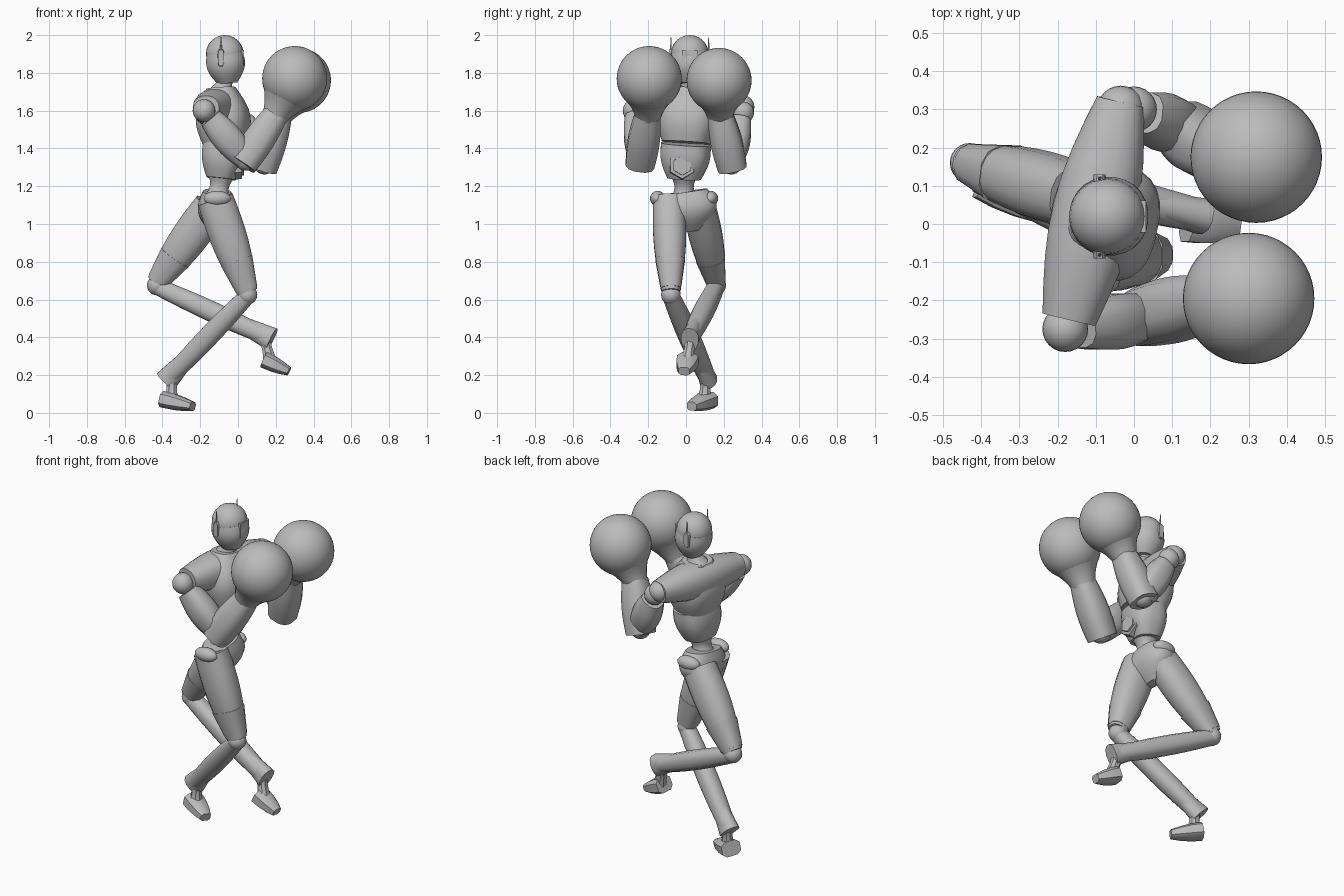
import bpy, bmesh, math
from mathutils import Vector, Matrix

cube = bpy.data.objects.get("Cube")
if cube:
    bpy.data.objects.remove(cube)

GREY = (0.5, 0.5, 0.5, 1)
grey = bpy.data.materials.new("plain grey")
grey.diffuse_color = GREY
grey.use_nodes = True
grey.node_tree.nodes["Principled BSDF"].inputs["Base Color"].default_value = GREY

ALONG_X = Vector((1, 0, 0))
ALONG_Y = Vector((0, 1, 0))
UPWARD = Vector((0, 0, 1))
SHOULDER_LINE = Vector((.2, 1, 0))


def finish(name, bm):
    bmesh.ops.recalc_face_normals(bm, faces=bm.faces)
    mesh = bpy.data.meshes.new(name)
    bm.to_mesh(mesh)
    bm.free()
    part = bpy.data.objects.new(name, mesh)
    bpy.context.collection.objects.link(part)
    mesh.materials.append(grey)
    bpy.ops.object.select_all(action='DESELECT')
    part.select_set(True)
    bpy.context.view_layer.objects.active = part
    bpy.ops.object.shade_smooth_by_angle(angle=math.radians(40))


def squared(value, power):
    return math.copysign(abs(value) ** power, value)


def limb(name, start, end, radius, end_radius, bulge=0, flat=1, side=ALONG_Y,
         sides=16, steps=8, power=.85):
    """Tapered bar with a swelling middle; flat widens it along the side direction."""
    start, end = Vector(start), Vector(end)
    axis = (end - start).normalized()
    wide = (side - axis * side.dot(axis)).normalized()
    deep = axis.cross(wide)
    bm = bmesh.new()
    loops = []
    for step in range(steps + 1):
        t = step / steps
        size = radius + (end_radius - radius) * t + bulge * math.sin(math.pi * t)
        centre = start.lerp(end, t)
        loop = []
        for k in range(sides):
            angle = math.tau * (k + .5) / sides
            u = squared(math.cos(angle), power) * size * flat
            v = squared(math.sin(angle), power) * size
            loop.append(bm.verts.new(centre + wide * u + deep * v))
        loops.append(loop)
    for low, high in zip(loops, loops[1:]):
        for k in range(sides):
            after = (k + 1) % sides
            bm.faces.new((low[k], low[after], high[after], high[k]))
    bm.faces.new(loops[0])
    bm.faces.new(loops[-1])
    finish(name, bm)


def ball(name, centre, radius, stretch=(1, 1, 1), segments=24):
    bm = bmesh.new()
    bmesh.ops.create_uvsphere(bm, u_segments=segments, v_segments=segments // 2, radius=radius)
    place = Matrix.Translation(centre) @ Matrix.Diagonal((*stretch, 1))
    bmesh.ops.transform(bm, matrix=place, verts=bm.verts)
    finish(name, bm)


# Head: skull, jaw, face plate, ear pods with thin aerials
skull = Vector((-.07, .02, 1.9))
jaw = Vector((-.055, .02, 1.745))
ball("skull", skull, .1)
limb("jaw", skull, jaw, radius=.098, end_radius=.052, bulge=.024, sides=24, power=.95)
face = Vector((.032, .02, 1.88))
limb("face_plate", face - ALONG_X * .04, face, radius=.042, end_radius=.042,
     sides=4, steps=1, power=.01)
for label, sign in (("right", -1), ("left", 1)):
    outward = ALONG_Y * sign
    ear = Vector((-.09, .02, 1.88)) + outward * .09
    limb(label + "_ear_pod", ear, ear + outward * .02, radius=.018, end_radius=.016,
         flat=2.7, side=UPWARD, sides=12, steps=1, power=.6)
    limb(label + "_aerial", ear + outward * .01, ear + outward * .01 + UPWARD * .11,
         radius=.007, end_radius=.002, sides=6, steps=1)

# Neck, chest, shoulder yoke and belly
collar = Vector((-.09, .02, 1.72))
ribs = Vector((-.07, 0, 1.43))
belly_base = Vector((-.09, -.01, 1.24))
limb("neck", collar - UPWARD * .03, jaw + UPWARD * .05, radius=.07, end_radius=.045, bulge=-.015)
limb("chest", ribs, collar, radius=.115, end_radius=.075, bulge=.045, flat=1.1,
     side=SHOULDER_LINE, sides=24, power=.75)
limb("belly", belly_base, ribs - UPWARD * .005, radius=.075, end_radius=.11, bulge=.015, flat=1.18,
     side=SHOULDER_LINE, sides=24, power=.75)
limb("shoulder_yoke", (-.17, -.25, 1.61), (-.035, .32, 1.62), radius=.072, end_radius=.064,
     bulge=.043, flat=.95, side=UPWARD, sides=20)
ball("left_shoulder_cap", (-.035, .3, 1.62), .062)

# Six-sided buckle in two layers
buckle = Vector((.02, -.02, 1.31))
for name, size, proud in (("buckle_base", .078, 0), ("buckle", .058, .012)):
    limb(name, buckle - ALONG_X * .05, buckle + ALONG_X * proud, radius=size,
         end_radius=size * .9, sides=6, steps=1, power=1)

# Waist, pelvis and hip pads
hip_centre = Vector((-.11, -.01, 1.17))
limb("waist", hip_centre - UPWARD * .04, belly_base + UPWARD * .01, radius=.075,
     end_radius=.068, bulge=-.02)
limb("pelvis", hip_centre, (-.12, .02, .96), radius=.075, end_radius=.03, bulge=.045,
     flat=1.65, sides=20)
for label, sign in (("right", -1), ("left", 1)):
    pad = hip_centre + ALONG_Y * sign * .14 - UPWARD * .035
    ball(label + "_hip_pad", pad, .045, stretch=(1.6, .9, .9))

# Legs: hip, knee, shin end, heel and toe of each
LEGS = {
    "right": ((-.12, -.09, 1.13), (.05, -.08, .64), (-.38, .12, .17),
              (-.39, .12, .07), (-.24, .03, .035)),
    "left": ((-.14, .07, 1.09), (-.43, .16, .69), (.18, .02, .39),
             (.14, .01, .28), (.27, -.01, .22)),
}
for label, joints in LEGS.items():
    hip, knee, shin_end, heel, toe = map(Vector, joints)
    limb(label + "_thigh", hip, knee, radius=.098, end_radius=.056, bulge=.02, flat=.88)
    limb(label + "_knee_cover", hip.lerp(knee, .66), hip.lerp(knee, .97), radius=.09,
         end_radius=.061, flat=.88, sides=12, steps=2, power=.75)
    ball(label + "_knee", knee - UPWARD * .015, .052)
    limb(label + "_shin", knee - UPWARD * .02, shin_end, radius=.045, end_radius=.043,
         bulge=.012, sides=12)
    limb(label + "_shin_flare", knee.lerp(shin_end, .76), shin_end, radius=.046,
         end_radius=.064, flat=.75, sides=12, steps=2)
    ankle = knee.lerp(shin_end, .93)
    instep = heel.lerp(toe, .25)
    limb(label + "_ankle", ankle, instep, radius=.036, end_radius=.042, bulge=-.01, sides=8)
    limb(label + "_foot", heel, toe, radius=.046, end_radius=.024, bulge=.006, flat=1.3,
         sides=8, steps=3, power=.65)

# Arms: shoulder, elbow, wrist and glove centre of each
ARMS = {
    "right": ((-.18, -.275, 1.6), (.04, -.24, 1.34), (.2, -.2, 1.58), (.3, -.195, 1.77)),
    "left": ((0, .3, 1.59), (.14, .24, 1.32), (.22, .18, 1.58), (.32, .175, 1.76)),
}
for label, joints in ARMS.items():
    shoulder, elbow, wrist, glove = map(Vector, joints)
    ball(label + "_shoulder_joint", shoulder, .06)
    limb(label + "_upper_arm", shoulder.lerp(elbow, .15), elbow, radius=.062, end_radius=.058,
         bulge=.022, flat=.9, sides=12, power=.75)
    ball(label + "_elbow", elbow, .058)
    limb(label + "_forearm", elbow.lerp(wrist, -.1), wrist, radius=.078, end_radius=.068,
         bulge=.012, sides=12, power=.75)
    limb(label + "_cuff", wrist.lerp(glove, -.1), wrist.lerp(glove, .5), radius=.066,
         end_radius=.13, bulge=-.008, sides=24, power=1)
    ball(label + "_glove", glove, .172, segments=48)
